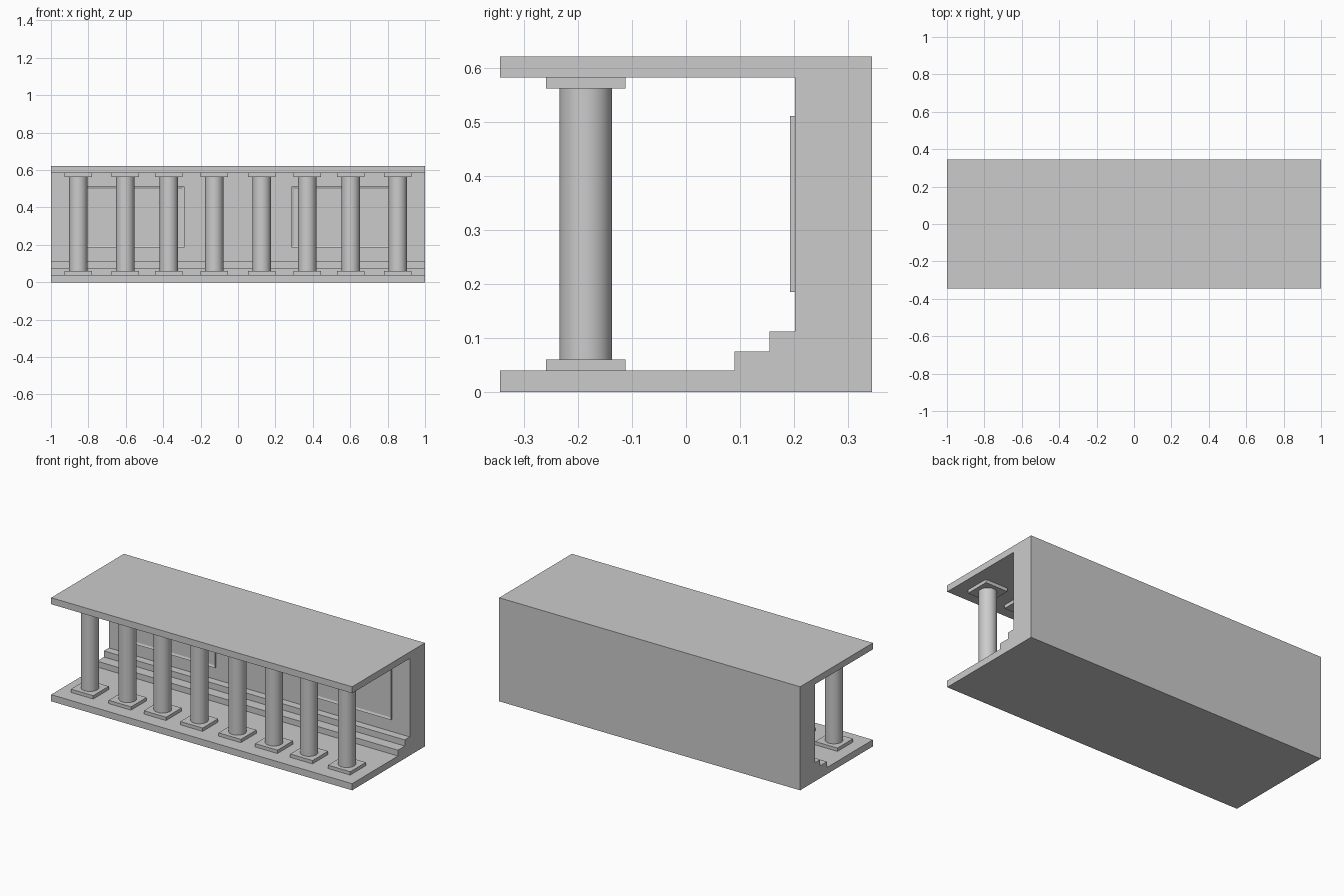
import bpy, bmesh

if "Cube" in bpy.data.objects:
    bpy.data.objects.remove(bpy.data.objects["Cube"])


def add_object(name, bm):
    bmesh.ops.recalc_face_normals(bm, faces=bm.faces)
    mesh = bpy.data.meshes.new(name)
    bm.to_mesh(mesh)
    bm.free()
    obj = bpy.data.objects.new(name, mesh)
    bpy.context.collection.objects.link(obj)
    return obj


def box(name, x0, x1, y0, y1, z0, z1):
    bm = bmesh.new()
    bmesh.ops.create_cube(bm, size=1)
    for v in bm.verts:
        v.co = ((x0 + x1) / 2 + v.co.x * (x1 - x0),
                (y0 + y1) / 2 + v.co.y * (y1 - y0),
                (z0 + z1) / 2 + v.co.z * (z1 - z0))
    return add_object(name, bm)


# Floor, two steps, back wall and roof as one extruded profile (y, z)
DEPTH, HEIGHT, WALL = 0.345, 0.622, 0.202
profile = [(-DEPTH, 0), (DEPTH, 0), (DEPTH, HEIGHT), (-DEPTH, HEIGHT),
           (-DEPTH, 0.583), (WALL, 0.583), (WALL, 0.112), (0.155, 0.112),
           (0.155, 0.075), (0.09, 0.075), (0.09, 0.04), (-DEPTH, 0.04)]
bm = bmesh.new()
face = bm.faces.new([bm.verts.new((-1, y, z)) for y, z in profile])
ext = bmesh.ops.extrude_face_region(bm, geom=[face])
bmesh.ops.translate(bm, vec=(2, 0, 0),
                    verts=[g for g in ext["geom"] if isinstance(g, bmesh.types.BMVert)])
add_object("portico_shell", bm)

# Columns with square base and cap plates
COL_Y, PLATE = -0.186, 0.074
for x in (0.127, 0.37, 0.603, 0.854):
    for side, label in ((-1, "left"), (1, "right")):
        cx = side * x
        for part, z0, z1 in (("base", 0.04, 0.06), ("cap", 0.563, 0.583)):
            box(f"column_{part}_{label}", cx - PLATE, cx + PLATE,
                COL_Y - PLATE, COL_Y + PLATE, z0, z1)
        bpy.ops.mesh.primitive_cylinder_add(vertices=32, radius=0.049, depth=0.503,
                                            location=(cx, COL_Y, 0.3115))
        shaft = bpy.context.object
        shaft.name = f"column_shaft_{label}"
        bpy.ops.object.shade_smooth_by_angle()

# Framed wall panels with a shallow recess
for x0, x1, label in ((-0.882, -0.287, "left"), (0.287, 0.882, "right")):
    panel = box(f"wall_panel_{label}", x0, x1, 0.193, WALL, 0.185, 0.512)
    bm = bmesh.new()
    bm.from_mesh(panel.data)
    bm.normal_update()
    front = [f for f in bm.faces if f.normal.y < -0.9]
    bmesh.ops.inset_region(bm, faces=front, thickness=0.018)
    bmesh.ops.translate(bm, vec=(0, 0.005, 0), verts=front[0].verts[:])
    # Separate the recess wall from the flat frame
    bmesh.ops.recalc_face_normals(bm, faces=bm.faces)
    bm.to_mesh(panel.data)
    bm.free()
